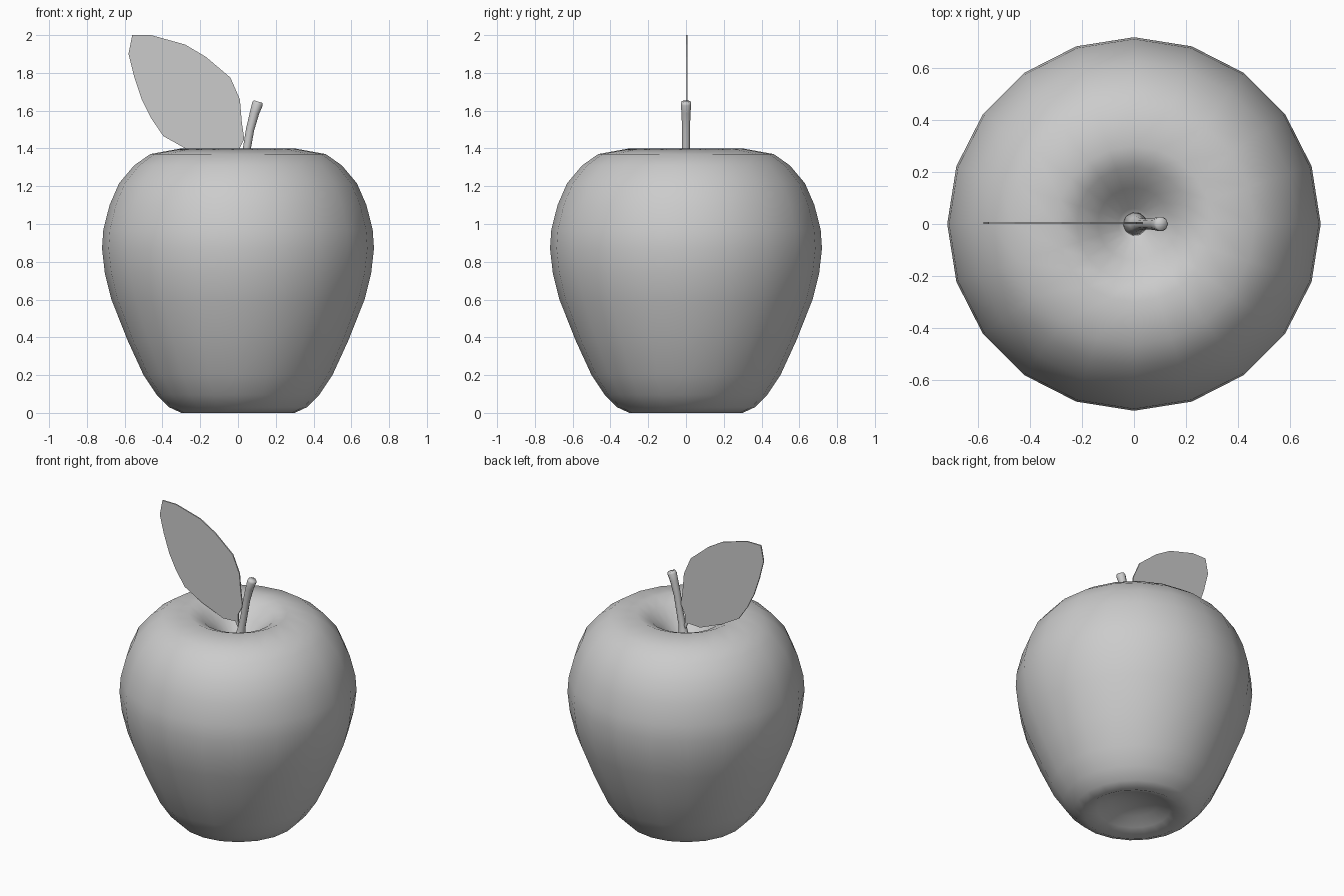
import bpy, bmesh
from math import sin, cos, pi
from mathutils import Vector

if "Cube" in bpy.data.objects:
    bpy.data.objects.remove(bpy.data.objects["Cube"])


def finish(name, bm, smooth=True):
    bmesh.ops.recalc_face_normals(bm, faces=bm.faces)
    me = bpy.data.meshes.new(name)
    bm.to_mesh(me)
    bm.free()
    for p in me.polygons:
        p.use_smooth = smooth
    ob = bpy.data.objects.new(name, me)
    bpy.context.collection.objects.link(ob)
    return ob


def skin(bm, rings):
    for a, b in zip(rings, rings[1:]):
        n = len(a)
        for i in range(n):
            j = (i + 1) % n
            bm.faces.new((a[i], a[j], b[j], b[i]))


# Apple body: lathed profile with dimples at both ends
profile = [(0.06, 0.085), (0.14, 0.07), (0.22, 0.035), (0.30, 0), (0.365, 0.03),
           (0.43, 0.095), (0.50, 0.20), (0.585, 0.385), (0.67, 0.60), (0.705, 0.74),
           (0.72, 0.87), (0.713, 0.97), (0.68, 1.10), (0.63, 1.215), (0.55, 1.31),
           (0.465, 1.37), (0.30, 1.40), (0.22, 1.365), (0.14, 1.295), (0.06, 1.21)]
SIDES = 20
bm = bmesh.new()
rings = [[bm.verts.new((r * cos(2 * pi * i / SIDES), r * sin(2 * pi * i / SIDES), z))
          for i in range(SIDES)] for r, z in profile]
skin(bm, rings)
for ring, z in ((rings[0], 0.09), (rings[-1], 1.17)):
    tip = bm.verts.new((0, 0, z))
    for i in range(SIDES):
        bm.faces.new((ring[i], ring[(i + 1) % SIDES], tip))
finish("apple_body", bm)

# Stem: tapered tube leaning to the right
path = [(0.0, 1.16, 0.06), (0.015, 1.23, 0.033), (0.028, 1.31, 0.023), (0.047, 1.40, 0.021),
        (0.064, 1.50, 0.022), (0.088, 1.59, 0.025), (0.103, 1.635, 0.029), (0.107, 1.648, 0.024)]
bm = bmesh.new()
rings = []
for k, (x, z, r) in enumerate(path):
    a, b = path[max(k - 1, 0)], path[min(k + 1, len(path) - 1)]
    t = Vector((b[0] - a[0], 0, b[1] - a[1])).normalized()
    u = Vector((t.z, 0, -t.x))
    rings.append([bm.verts.new(Vector((x, 0, z)) + u * r * cos(2 * pi * i / 10)
                               + Vector((0, r * sin(2 * pi * i / 10), 0))) for i in range(10)])
skin(bm, rings)
bm.faces.new(rings[0])
bm.faces.new(rings[-1])
finish("stem", bm)

# Leaf: thin flat blade with a short stalk
outline = [(-0.56, 2.0), (-0.46, 2.0), (-0.28, 1.95), (-0.17, 1.885), (-0.04, 1.775),
           (0.01, 1.66), (0.02, 1.54), (0.033, 1.45), (0.0, 1.385), (0.0, 1.34),
           (0.022, 1.28), (0.008, 1.28), (-0.02, 1.335), (-0.11, 1.33), (-0.27, 1.395),
           (-0.395, 1.465), (-0.46, 1.56), (-0.51, 1.66), (-0.55, 1.78), (-0.58, 1.90)]
bm = bmesh.new()
face = bm.faces.new([bm.verts.new((x, 0.0, z)) for x, z in outline])
ext = bmesh.ops.extrude_face_region(bm, geom=[face], use_keep_orig=True)
bmesh.ops.translate(bm, vec=(0, 0.008, 0),
                    verts=[g for g in ext["geom"] if isinstance(g, bmesh.types.BMVert)])
finish("leaf", bm, smooth=False)
